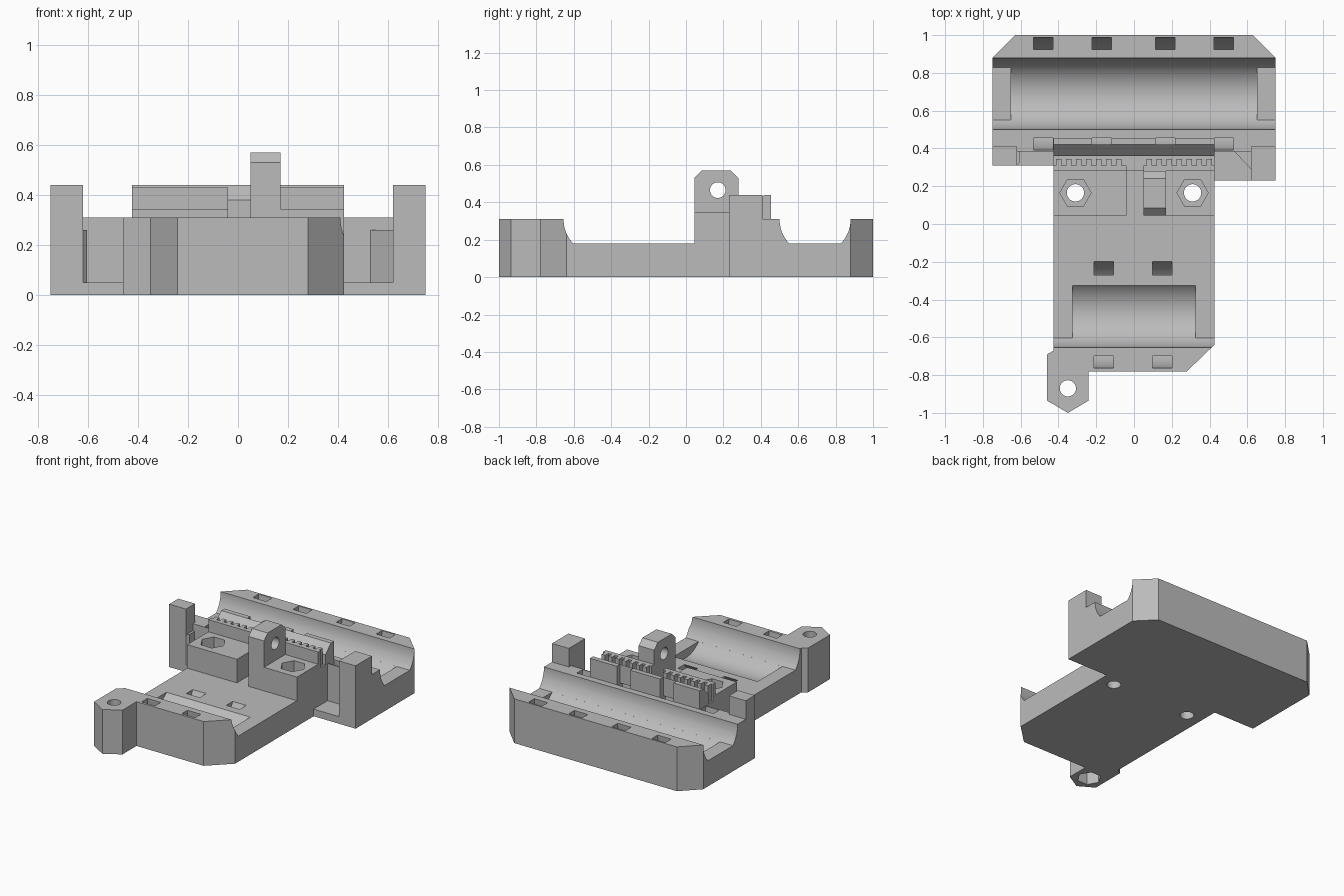
import bpy, bmesh
from math import pi, sin, cos, radians

cube = bpy.data.objects.get("Cube")
if cube:
    bpy.data.objects.remove(cube, do_unlink=True)

grey = bpy.data.materials.new("plain_grey")
grey.use_nodes = True
COLOUR = (0.5, 0.5, 0.5, 1)
grey.diffuse_color = COLOUR
grey.node_tree.nodes["Principled BSDF"].inputs["Base Color"].default_value = COLOUR


def prism(name, outline, low, high, axis="z"):
    """Extrude an outline along z (x, y points) or along x (y, z points)."""
    bm = bmesh.new()

    def ring(h):
        return [bm.verts.new((a, b, h) if axis == "z" else (h, a, b)) for a, b in outline]
    bottom, top = ring(low), ring(high)
    bm.faces.new(bottom)
    bm.faces.new(top)
    n = len(outline)
    for i in range(n):
        j = (i + 1) % n
        bm.faces.new((bottom[i], bottom[j], top[j], top[i]))
    bmesh.ops.recalc_face_normals(bm, faces=bm.faces)
    mesh = bpy.data.meshes.new(name)
    bm.to_mesh(mesh)
    bm.free()
    mesh.materials.append(grey)
    obj = bpy.data.objects.new(name, mesh)
    bpy.context.scene.collection.objects.link(obj)
    return obj


def box(name, x0, x1, y0, y1, z0, z1):
    return prism(name, [(x0, y0), (x1, y0), (x1, y1), (x0, y1)], z0, z1)


def arc(a, b, r, start=0, end=360, steps=32):
    count = steps if end - start == 360 else steps + 1
    angles = [radians(start + (end - start) * i / steps) for i in range(count)]
    return [(a + r * cos(t), b + r * sin(t)) for t in angles]


def cut(target, cutter):
    mod = target.modifiers.new("cut", "BOOLEAN")
    mod.operation = "DIFFERENCE"
    mod.solver = "EXACT"
    mod.object = cutter
    bpy.context.view_layer.update()
    graph = bpy.context.evaluated_depsgraph_get()
    mesh = bpy.data.meshes.new_from_object(target.evaluated_get(graph))
    target.modifiers.clear()
    target.data = mesh
    bpy.data.objects.remove(cutter, do_unlink=True)


W = 0.425                    # half width of the front deck
TOP, DECK = 0.31, 0.18       # block top and deck heights
R = 0.19                     # bearing radius
FRONT_Y, REAR_Y = -0.465, 0.69

# Body slab with the cut corners and the front tab
outline = [(-.24, -.78), (.28, -.78), (W, -.64), (W, .23), (.75, .23), (.75, .88),
           (.63, 1), (-.63, 1), (-.75, .88), (-.75, .31), (-W, .31), (-W, -.67),
           (-.46, -.69), (-.46, -.935), (-.35, -1), (-.24, -.935)]
body = prism("carriage_body", outline, 0, TOP)

# Open deck behind the front wall, and the rear channel, with curved walls
low_angle = 223.2
deck = [(FRONT_Y - R, .5)] + arc(FRONT_Y, TOP, R, 180, low_angle, 10) + [(.28, DECK), (.28, .5)]
cut(body, prism("cutter", deck, -.5, W, "x"))
channel = ([(REAR_Y - R, .5)] + arc(REAR_Y, TOP, R, 180, low_angle, 10)
           + arc(REAR_Y, TOP, R, 540 - low_angle, 360, 10) + [(REAR_Y + R, .5)])
cut(body, prism("cutter", channel, -.8, .8, "x"))

# Deeper bearing seats
for y, half in ((FRONT_Y, .325), (REAR_Y, .65)):
    cut(body, prism("cutter", arc(y, TOP, R, steps=64), -half, half, "x"))

# Curved strap tunnels below the bearings
SLOTS = {FRONT_Y: (-.16, .15), REAR_Y: (-.48, -.17, .165, .475)}
for y, xs in SLOTS.items():
    inner, outer = .235, .298
    tunnel = ([(y - outer, TOP + .005)] + arc(y, TOP, outer, 180, 360, 24)
              + [(y + outer, TOP + .005), (y + inner, TOP + .005)]
              + arc(y, TOP, inner, 180, 360, 24)[::-1] + [(y - inner, TOP + .005)])
    for x in xs:
        cut(body, prism("cutter", tunnel, x - .052, x + .052, "x"))

# Side pockets in front of the rear block
cut(body, box("cutter", W, .62, .1, .385, .05, .5))
cut(body, box("cutter", -.62, -W, .1, .385, .05, .5))

# Tab hole with nut trap underneath
cut(body, prism("cutter", arc(-.35, -.87, .043), -.1, .5))
cut(body, prism("cutter", arc(-.35, -.87, .08, steps=6), -.1, .1))

# Pocket gussets and upright posts
prism("gusset_left", [(.53, .385), (.62, .29), (.62, .385)], .05, .26)
prism("gusset_right", [(-.605, .385), (-.605, .325), (-.62, .31), (-.62, .385)], .05, .26)
box("post_left", .62, .75, .23, .41, TOP, .44)
box("post_right", -.75, -.62, .31, .41, TOP, .44)

# Nut blocks with hexagonal pockets and through holes
for name, x0, x1, x in (("nut_block_right", -W, -.04, -.31), ("nut_block_left", .17, W, .31)):
    block = box(name, x0, x1, .045, .28, DECK, .345)
    cut(block, prism("cutter", arc(x, .165, .083, steps=6), .24, .5))
    for part in (block, body):
        cut(part, prism("cutter", arc(x, .165, .046), -.1, .5))

# Pivot lug with chamfered top and cross hole
lug = prism("pivot_lug", [(.045, DECK), (.28, DECK), (.28, .53), (.24, .57), (.085, .57), (.045, .53)],
            .05, .17, "x")
cut(lug, prism("cutter", arc(.17, .465, .042), 0, .3, "x"))

# Toothed belt rack, open in the middle
box("rack_right", -W, -.04, .28, .31, TOP, .43)
box("rack_left", .05, W, .28, .31, TOP, .43)
pitch = 2 * W / 16
for i in range(16):
    x = -W + pitch * (i + .5)
    if not -.04 < x < .05:
        box("belt_tooth", x - pitch * .27, x + pitch * .27, .31, .345, TOP, .43)

# Belt clamp wall with a sloped lead-in and strap notches
wall = prism("clamp_wall", [(.36, TOP), (.36, .38), (.42, .44), (.455, .44), (.455, TOP)], -W, W, "x")
for x in (-.17, .165):
    cut(wall, box("cutter", x - .052, x + .052, .42, .5, .2, .5))

# Smooth the round walls, keep edges sharp
bpy.ops.object.select_all(action="DESELECT")
for obj in (body, lug, bpy.data.objects["nut_block_left"], bpy.data.objects["nut_block_right"]):
    obj.select_set(True)
    bpy.context.view_layer.objects.active = obj
bpy.ops.object.shade_smooth_by_angle(angle=radians(25))
